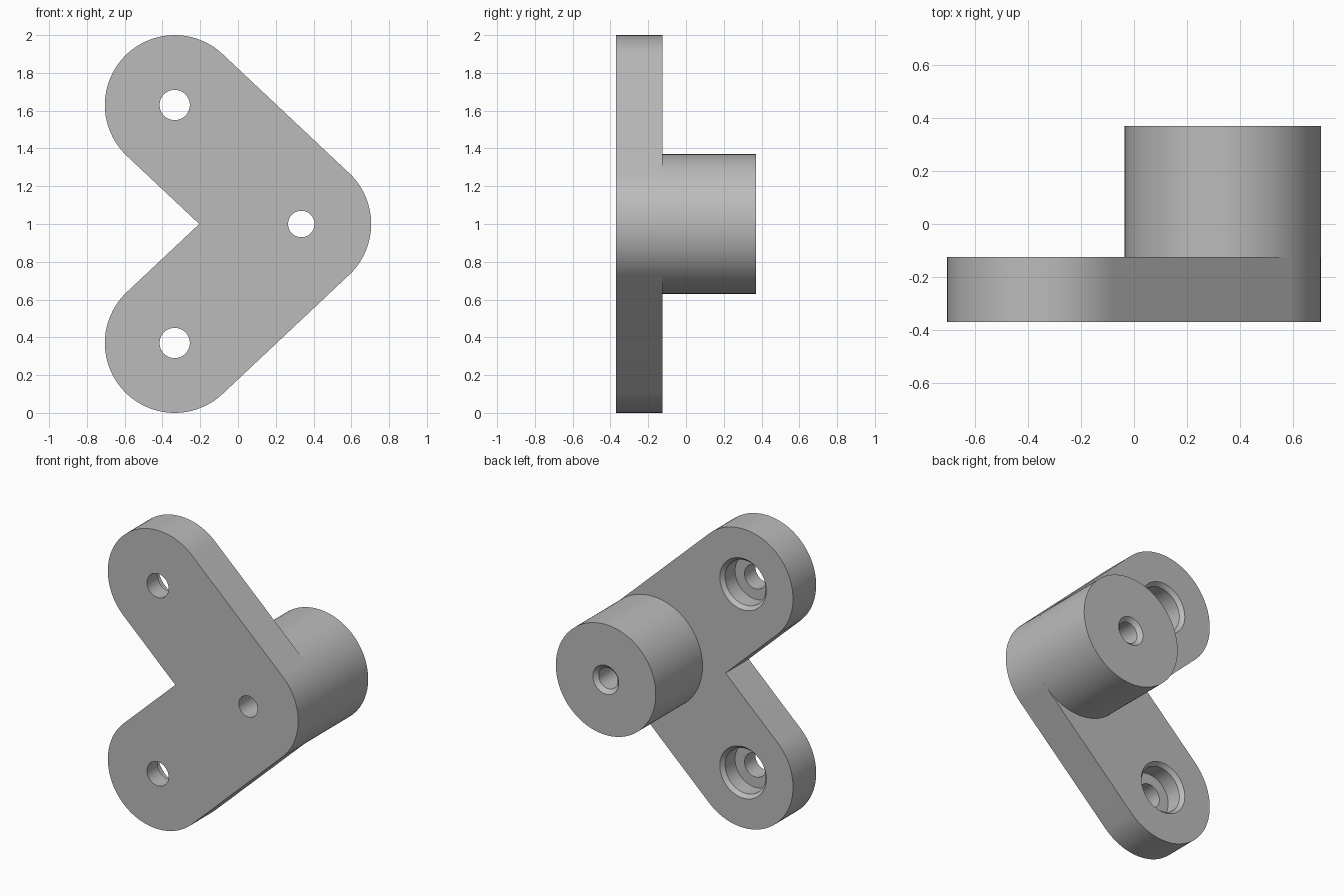
import bpy, bmesh
from math import sin, cos, pi, atan2

if "Cube" in bpy.data.objects:
    bpy.data.objects.remove(bpy.data.objects["Cube"], do_unlink=True)

# Main dimensions
RADIUS = 0.37
FRONT, PLATE_BACK, BOSS_BACK = -0.37, -0.125, 0.37
ELBOW, ARM_TOP, ARM_LOW = (0.335, 1.0), (-0.335, 1.63), (-0.335, 0.37)
SEGMENTS = 96

grey = bpy.data.materials.new("plain grey")
grey.use_nodes = True
colour = (0.5, 0.5, 0.5, 1)
grey.diffuse_color = colour
grey.node_tree.nodes["Principled BSDF"].inputs["Base Color"].default_value = colour


def finish(name, bm):
    bmesh.ops.recalc_face_normals(bm, faces=bm.faces[:])
    mesh = bpy.data.meshes.new(name)
    bm.to_mesh(mesh)
    bm.free()
    mesh.materials.append(grey)
    obj = bpy.data.objects.new(name, mesh)
    bpy.context.collection.objects.link(obj)
    return obj


def lathe(name, profile, centre, hollow=False):
    """Turn (radius, y) points about a y axis; capped solid or closed tube."""
    bm = bmesh.new()
    angles = [2 * pi * i / SEGMENTS for i in range(SEGMENTS)]
    rings = [[bm.verts.new((centre[0] + r * cos(a), y, centre[1] + r * sin(a)))
              for a in angles] for r, y in profile]
    pairs = list(zip(rings, rings[1:]))
    if hollow:
        pairs.append((rings[-1], rings[0]))
    else:
        bm.faces.new(rings[0])
        bm.faces.new(rings[-1])
    for p, q in pairs:
        for i in range(SEGMENTS):
            j = (i + 1) % SEGMENTS
            bm.faces.new((p[i], p[j], q[j], q[i]))
    return finish(name, bm)


def arc(centre, start, end, steps=48):
    angles = [start + (end - start) * i / steps for i in range(steps + 1)]
    return [(centre[0] + RADIUS * cos(a), centre[1] + RADIUS * sin(a)) for a in angles]


def activate(obj):
    bpy.ops.object.select_all(action='DESELECT')
    obj.select_set(True)
    bpy.context.view_layer.objects.active = obj


# V-shaped plate with rounded ends
tilt = atan2(ELBOW[0] - ARM_TOP[0], ARM_TOP[1] - ELBOW[1])
notch = (ELBOW[0] - RADIUS / cos(tilt), ELBOW[1])
outline = (arc(ELBOW, -tilt, tilt) + arc(ARM_TOP, tilt, tilt + pi)
           + [notch] + arc(ARM_LOW, -tilt - pi, -tilt))
bm = bmesh.new()
face = bm.faces.new([bm.verts.new((x, FRONT, z)) for x, z in outline])
extruded = bmesh.ops.extrude_face_region(bm, geom=[face], use_keep_orig=True)
moved = [g for g in extruded["geom"] if isinstance(g, bmesh.types.BMVert)]
bmesh.ops.translate(bm, verts=moved, vec=(0, PLATE_BACK - FRONT, 0))
plate = finish("bracket_plate", bm)

# Counterbored arm holes with chamfered mouths, and the plain elbow hole
counterbore = [(0.08, -0.42), (0.08, -0.255), (0.15, -0.255), (0.15, -0.15), (0.194, -0.10)]
cutters = [lathe("upper_hole_cutter", counterbore, ARM_TOP),
           lathe("lower_hole_cutter", counterbore, ARM_LOW),
           lathe("elbow_hole_cutter", [(0.07, -0.42), (0.07, -0.08)], ELBOW)]
for cutter in cutters:
    cutter.hide_render = True
    activate(plate)
    mod = plate.modifiers.new("hole", 'BOOLEAN')
    mod.operation = 'DIFFERENCE'
    mod.solver = 'EXACT'
    mod.object = cutter
    bpy.ops.object.modifier_apply(modifier=mod.name)
    bpy.data.objects.remove(cutter, do_unlink=True)

# Round boss behind the elbow, with a countersunk bore
boss = lathe("round_boss", [(0.07, PLATE_BACK), (RADIUS, PLATE_BACK), (RADIUS, BOSS_BACK),
                            (0.096, BOSS_BACK), (0.07, BOSS_BACK - 0.026)], ELBOW, hollow=True)

for part in (plate, boss):
    activate(part)
    bpy.ops.object.shade_smooth_by_angle(angle=pi / 6)
